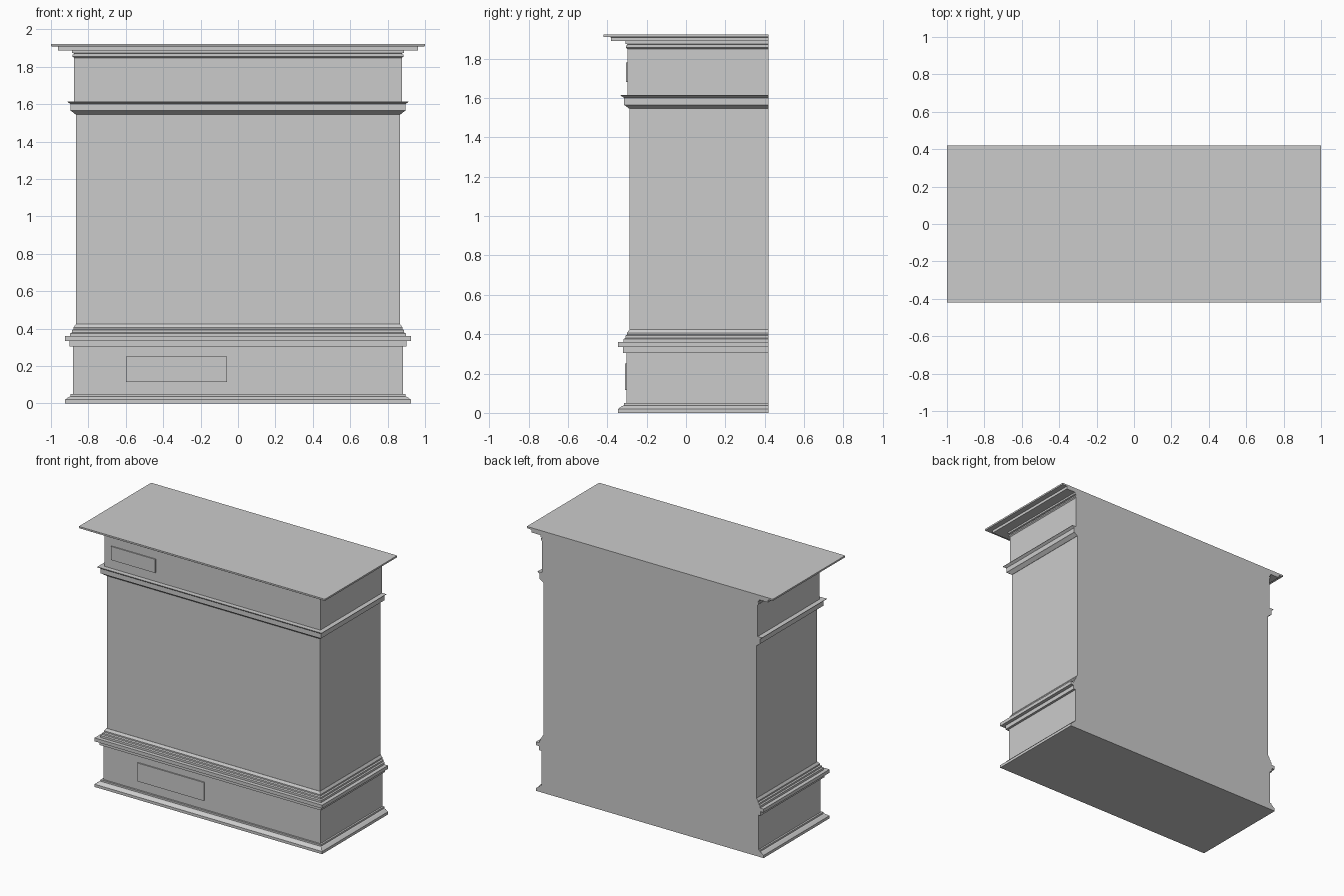
import bpy
import bmesh

cube = bpy.data.objects.get("Cube")
if cube:
    bpy.data.objects.remove(cube, do_unlink=True)

grey = bpy.data.materials.new("plain grey")
colour = (0.6, 0.6, 0.6, 1)
grey.diffuse_color = colour
grey.use_nodes = True
grey.node_tree.nodes["Principled BSDF"].inputs["Base Color"].default_value = colour

BACK = 0.42          # flush rear plane
FRONT_INSET = 0.58   # half width minus front depth, same for every moulding


def finish(bm, name):
    bmesh.ops.recalc_face_normals(bm, faces=bm.faces)
    mesh = bpy.data.meshes.new(name)
    bm.to_mesh(mesh)
    bm.free()
    mesh.materials.append(grey)
    obj = bpy.data.objects.new(name, mesh)
    bpy.context.collection.objects.link(obj)
    return obj


def moulding(name, profile):
    """Stack rectangles of (half width, height), flush at the back."""
    bm = bmesh.new()
    rings = []
    for w, z in profile:
        front = FRONT_INSET - w
        corners = [(-w, front), (w, front), (w, BACK), (-w, BACK)]
        rings.append([bm.verts.new((x, y, z)) for x, y in corners])
    for low, high in zip(rings, rings[1:]):
        for i in range(4):
            j = (i + 1) % 4
            bm.faces.new((low[i], low[j], high[j], high[i]))
    bm.faces.new(rings[0])
    bm.faces.new(rings[-1])
    return finish(bm, name)


def panel(name, x0, x1, z0, z1, wall, depth):
    """Thin raised plate on the front face."""
    bm = bmesh.new()
    bmesh.ops.create_cube(bm, size=1)
    for v in bm.verts:
        v.co.x = x1 if v.co.x > 0 else x0
        v.co.y = wall + 0.005 if v.co.y > 0 else wall - depth
        v.co.z = z1 if v.co.z > 0 else z0
    return finish(bm, name)


# Foot moulding and plain base
moulding("plinth", [
    (0.925, 0), (0.925, 0.02), (0.905, 0.035), (0.895, 0.038),
    (0.895, 0.05), (0.882, 0.05), (0.882, 0.305)])

# Stepped ledge above the base
moulding("base_ledge", [
    (0.9, 0.305), (0.9, 0.335), (0.925, 0.335), (0.925, 0.36),
    (0.897, 0.36), (0.897, 0.375), (0.888, 0.38), (0.888, 0.392),
    (0.879, 0.397), (0.879, 0.407), (0.867, 0.424)])

# Main cabinet body
moulding("body", [(0.866, 0.424), (0.866, 1.545)])

# Flared band between body and frieze
moulding("upper_band", [
    (0.868, 1.545), (0.89, 1.562), (0.895, 1.565), (0.895, 1.6),
    (0.912, 1.612), (0.912, 1.615)])

# Frieze
moulding("frieze", [(0.877, 1.615), (0.877, 1.85)])

# Cornice and top slab
moulding("cornice", [
    (0.877, 1.848), (0.885, 1.855), (0.885, 1.865), (0.878, 1.865),
    (0.878, 1.872), (0.887, 1.875), (0.887, 1.888), (0.962, 1.888),
    (0.962, 1.908), (1.0, 1.91), (1.0, 1.922)])

# Raised plates
panel("base_panel", -0.6, -0.06, 0.115, 0.25, FRONT_INSET - 0.882, 0.009)
panel("frieze_panel", -0.82, -0.46, 1.68, 1.78, FRONT_INSET - 0.877, 0.008)
